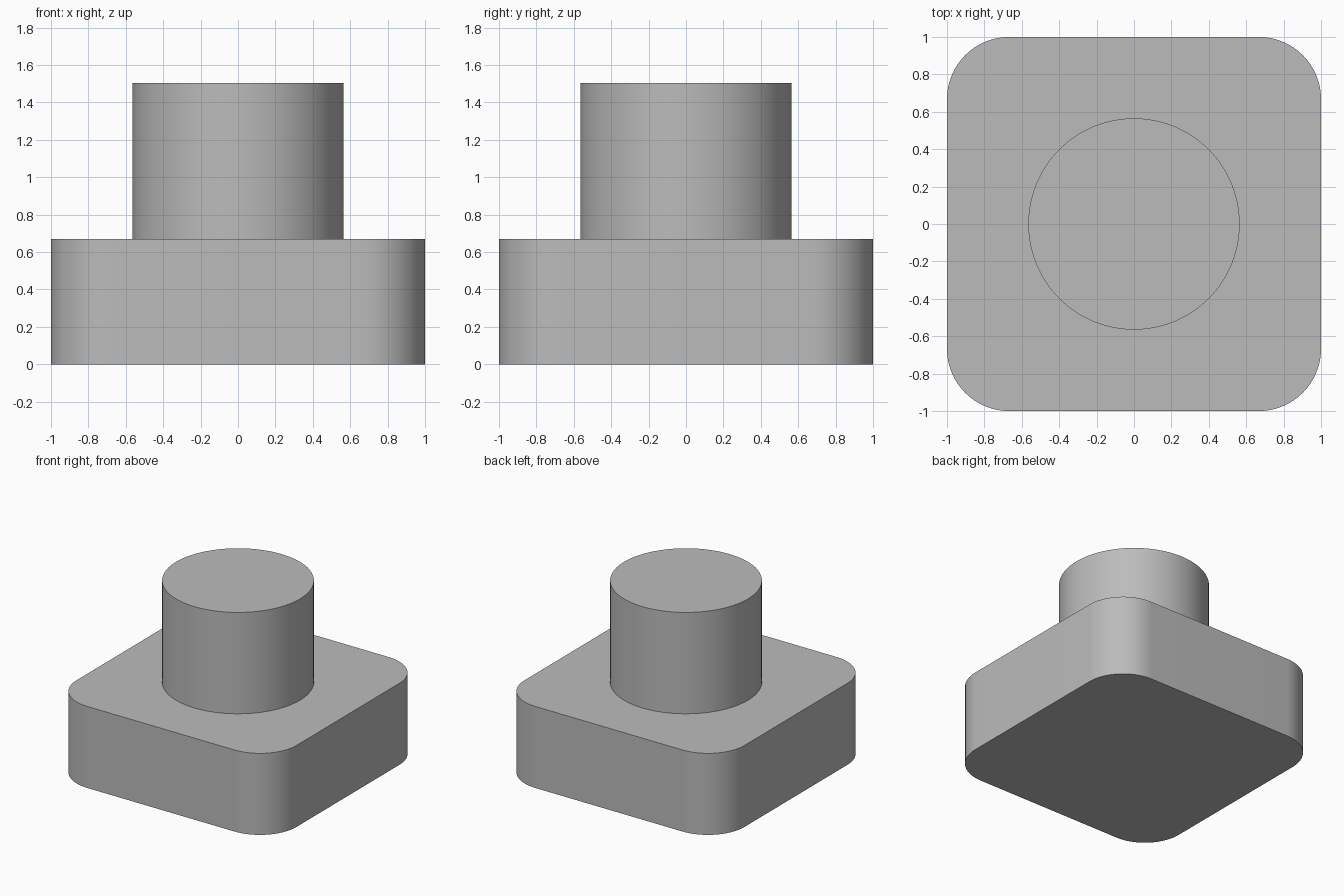
import bpy
import bmesh
from math import radians

BASE_HEIGHT = 0.67
TOP_HEIGHT = 1.503
CORNER_RADIUS = 0.333
POST_RADIUS = 0.565

if "Cube" in bpy.data.objects:
    bpy.data.objects.remove(bpy.data.objects["Cube"], do_unlink=True)

grey = bpy.data.materials.new("plain grey")
grey.use_nodes = True
colour = (0.5, 0.5, 0.5, 1)
grey.diffuse_color = colour
grey.node_tree.nodes["Principled BSDF"].inputs["Base Color"].default_value = colour


def finish(obj, name):
    """Name, colour and smooth the curved walls of a part."""
    obj.name = obj.data.name = name
    obj.data.materials.append(grey)
    bpy.ops.object.select_all(action="DESELECT")
    obj.select_set(True)
    bpy.context.view_layer.objects.active = obj
    bpy.ops.object.shade_smooth_by_angle(angle=radians(30))


# Square base with rounded vertical corners
bpy.ops.mesh.primitive_cube_add(size=2, location=(0, 0, BASE_HEIGHT / 2))
base = bpy.context.object
bm = bmesh.new()
bm.from_mesh(base.data)
bmesh.ops.scale(bm, vec=(1, 1, BASE_HEIGHT / 2), verts=bm.verts)
uprights = [e for e in bm.edges
            if abs(e.verts[0].co.z - e.verts[1].co.z) > 0.1]
bmesh.ops.bevel(bm, geom=uprights, offset=CORNER_RADIUS, segments=24,
                profile=0.5, affect="EDGES")
bm.to_mesh(base.data)
bm.free()
finish(base, "rounded_base")

# Round post standing on the base
bpy.ops.mesh.primitive_cylinder_add(
    vertices=128, radius=POST_RADIUS, depth=TOP_HEIGHT - BASE_HEIGHT,
    location=(0, 0, (TOP_HEIGHT + BASE_HEIGHT) / 2))
finish(bpy.context.object, "round_post")
